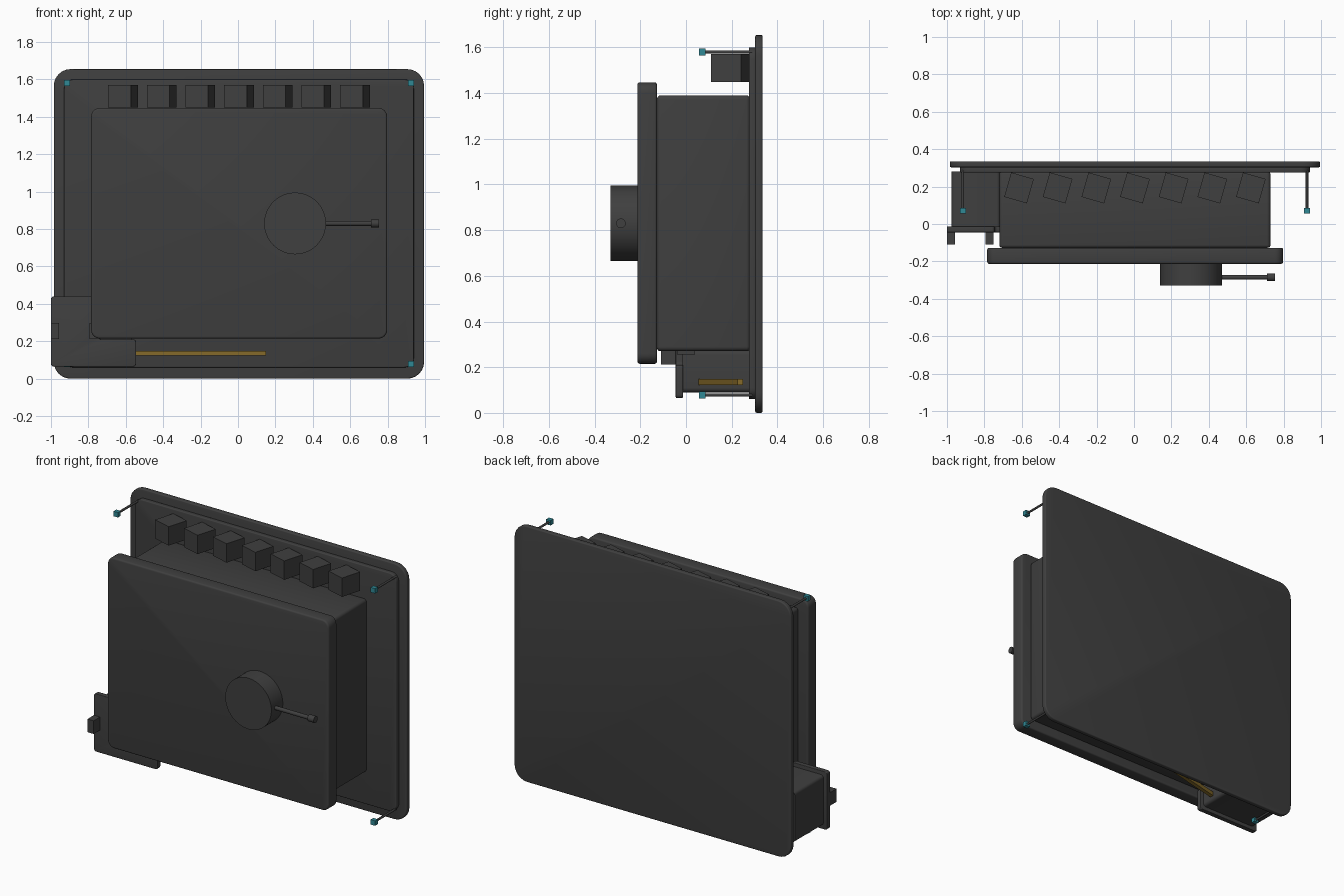
import bpy, bmesh, math
from mathutils import Matrix, Vector

if "Cube" in bpy.data.objects:
    bpy.data.objects.remove(bpy.data.objects["Cube"])


def material(name, col):
    m = bpy.data.materials.new(name)
    m.diffuse_color = (*col, 1)
    m.use_nodes = True
    m.node_tree.nodes["Principled BSDF"].inputs["Base Color"].default_value = m.diffuse_color
    return m


GREY = material("dark grey", (0.05, 0.05, 0.05))
TEAL = material("teal", (0.03, 0.25, 0.30))
GOLD = material("gold", (0.26, 0.16, 0.025))


def finish(name, bm, mat, smooth=True):
    bmesh.ops.recalc_face_normals(bm, faces=bm.faces)
    me = bpy.data.meshes.new(name)
    bm.to_mesh(me)
    bm.free()
    ob = bpy.data.objects.new(name, me)
    bpy.context.collection.objects.link(ob)
    me.materials.append(mat)
    if smooth:
        bpy.ops.object.select_all(action='DESELECT')
        bpy.context.view_layer.objects.active = ob
        ob.select_set(True)
        bpy.ops.object.shade_smooth_by_angle(angle=math.radians(35))
    return ob


def slab(name, pts, y0, y1, r=0.0, rim=0.0, mat=GREY):
    """Outline in x/z pushed along y, with rounded corners and softened rims."""
    bm = bmesh.new()
    face = bm.faces.new([bm.verts.new((x, y0, z)) for x, z in pts])
    new = bmesh.ops.extrude_face_region(bm, geom=[face])["geom"]
    for v in new:
        if isinstance(v, bmesh.types.BMVert):
            v.co.y = y1
    bmesh.ops.recalc_face_normals(bm, faces=bm.faces)
    if r:
        edges = [e for e in bm.edges if abs(e.verts[0].co.y - e.verts[1].co.y) > 1e-4]
        bmesh.ops.bevel(bm, geom=edges, offset=r, segments=6, profile=0.5, affect='EDGES')
    if rim:
        edges = [e for e in bm.edges if abs(e.verts[0].co.y - e.verts[1].co.y) < 1e-5]
        bmesh.ops.bevel(bm, geom=edges, offset=rim, segments=3, profile=0.5, affect='EDGES')
    return finish(name, bm, mat)


def rect(x0, x1, z0, z1):
    return [(x0, z0), (x1, z0), (x1, z1), (x0, z1)]


def block(name, centre, size, angle=0.0, mat=GREY):
    bm = bmesh.new()
    bmesh.ops.create_cube(bm, size=1, matrix=Matrix.Translation(centre)
                          @ Matrix.Rotation(angle, 4, 'Z') @ Matrix.Diagonal((*size, 1)))
    return finish(name, bm, mat, False)


def rod(name, a, b, radius, sides=32):
    a, b = Vector(a), Vector(b)
    bm = bmesh.new()
    rot = (b - a).to_track_quat('Z', 'Y').to_matrix().to_4x4()
    bmesh.ops.create_cone(bm, cap_ends=True, segments=sides, radius1=radius, radius2=radius,
                          depth=(b - a).length, matrix=Matrix.Translation((a + b) / 2) @ rot)
    return finish(name, bm, GREY)


# Wall plate and its raised rim
slab("back_plate", rect(-0.985, 0.995, 0.0, 1.655), 0.303, 0.335, 0.09, 0.007)
slab("plate_step", rect(-0.93, 0.94, 0.06, 1.60), 0.275, 0.305, 0.05, 0.005)

# Main body and front door
slab("main_body", rect(-0.72, 0.73, 0.27, 1.39), -0.127, 0.28, 0.02, 0.015)
slab("front_door", rect(-0.785, 0.797, 0.215, 1.447), -0.213, -0.127, 0.045, 0.01)

# Dial with lever
rod("dial", (0.305, -0.33, 0.83), (0.305, -0.205, 0.83), 0.165, 64)
rod("lever", (0.42, -0.285, 0.83), (0.72, -0.285, 0.83), 0.013, 20)
rod("lever_tip", (0.71, -0.285, 0.83), (0.755, -0.285, 0.83), 0.021, 24)

# Row of slanted blocks along the top
for i in range(7):
    block(f"top_block_{i + 1}", (-0.615 + 0.2067 * i, 0.193, 1.51),
          (0.126, 0.136, 0.122), math.radians(-16))

# Corner pins with teal tips
for i, (x, z) in enumerate([(-0.915, 1.58), (0.925, 1.58), (0.925, 0.078), (-0.915, 0.078)]):
    rod(f"pin_{i + 1}", (x, 0.07, z), (x, 0.29, z), 0.007, 12)
    block(f"pin_tip_{i + 1}", (x, 0.071, z), (0.032, 0.028, 0.032), mat=TEAL)

# L-shaped side latch: cover plate, housing and lugs
slab("latch_cover", [(-1.0, 0.065), (-0.545, 0.065), (-0.545, 0.21), (-0.745, 0.21),
                     (-0.745, 0.44), (-1.0, 0.44)], -0.045, -0.013, 0.015, 0.004)
slab("latch_housing", [(-0.975, 0.09), (-0.57, 0.09), (-0.57, 0.275), (-0.715, 0.275),
                       (-0.715, 0.415), (-0.975, 0.415)], -0.015, 0.28, 0.02)
for i, x in enumerate((-0.978, -0.772)):
    block(f"latch_lug_{i + 1}", (x, -0.075, 0.255), (0.044, 0.07, 0.085))
block("latch_stop", (-0.62, 0.0, 0.27), (0.15, 0.08, 0.03))

# Slanted gold bar under the body
a, b = Vector((-0.58, 0.065, 0.136)), Vector((0.148, 0.237, 0.136))
block("gold_bar", (a + b) / 2, ((b - a).length, 0.025, 0.026),
      math.atan2(b.y - a.y, b.x - a.x), GOLD)
